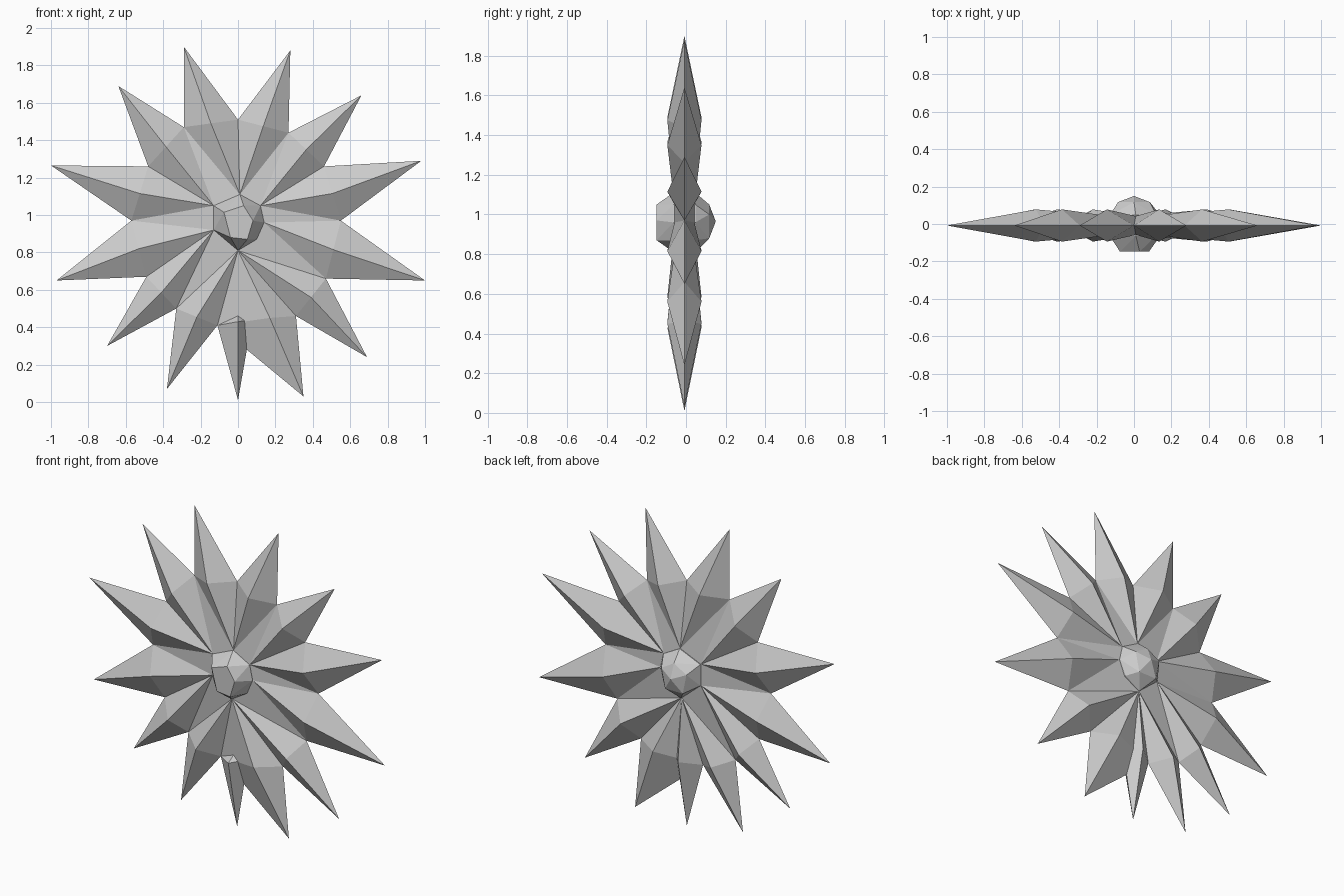
import bpy, bmesh
from mathutils import Vector

cube = bpy.data.objects.get("Cube")
if cube:
    bpy.data.objects.remove(cube, do_unlink=True)

stone = bpy.data.materials.new("pale_grey")
stone.use_nodes = True
colour = (0.6, 0.6, 0.6, 1)
stone.diffuse_color = colour
stone.node_tree.nodes["Principled BSDF"].inputs["Base Color"].default_value = colour

MID = -0.008      # depth of the star's centre plane
RIDGE = 0.086     # half thickness at the shoulder of a spike
ROOT = 0.05       # half thickness where a spike meets the core


def finish(bm, name):
    bmesh.ops.remove_doubles(bm, verts=bm.verts, dist=0.0005)
    bmesh.ops.recalc_face_normals(bm, faces=bm.faces)
    mesh = bpy.data.meshes.new(name)
    bm.to_mesh(mesh)
    bm.free()
    mesh.materials.append(stone)
    ob = bpy.data.objects.new(name, mesh)
    bpy.context.collection.objects.link(ob)


def tri(bm, *points):
    bm.faces.new([bm.verts.new(p) for p in points])


def at(xz, y=0.0):
    return Vector((xz[0], MID + y, xz[1]))


def half_spike(bm, tip, a, b, ridge, root, side, root_depth=ROOT):
    """One face side of a spike: two outer facets and two inner facets."""
    t, a, b = at(tip), at(a), at(b)
    r, c = at(ridge, side * RIDGE), at(root, side * root_depth)
    for v in (a, b):
        tri(bm, t, v, r)
        tri(bm, r, v, c)


# Points where the spikes meet the core
top, upper_r, right, low_r = (0.01, 1.11), (0.12, 1.05), (0.14, 0.96), (0.1, 0.87)
bottom, low_l, upper_l = (0, 0.81), (-0.13, 0.92), (-0.13, 1.05)

# Clockwise: tip, valley before the tip, root
spikes = [
    ((0.28, 1.88), (0.0, 1.51), top),
    ((0.66, 1.64), (0.27, 1.44), upper_r),
    ((0.98, 1.29), (0.46, 1.26), upper_r),
    ((1.0, 0.65), (0.55, 0.97), right),
    ((0.69, 0.24), (0.47, 0.66), bottom),
    ((0.35, 0.03), (0.31, 0.46), bottom),
    ((-0.38, 0.07), (-0.11, 0.41), bottom),
    ((-0.70, 0.30), (-0.33, 0.50), low_l),
    ((-0.97, 0.65), (-0.49, 0.67), low_l),
    ((-1.0, 1.265), (-0.57, 0.97), upper_l),
    ((-0.64, 1.69), (-0.48, 1.26), upper_l),
    ((-0.29, 1.90), (-0.29, 1.47), top),
]

# Ring of spikes, with webs filling the gaps between different roots
bm = bmesh.new()
for i, (tip, a, root) in enumerate(spikes):
    b = spikes[(i + 1) % len(spikes)][1]
    previous = spikes[i - 1][2]
    ridge = ((a[0] + b[0]) / 2, (a[1] + b[1]) / 2)
    if tip[0] == 0.35:
        ridge = (0.17, 0.45)
    for side in (-1, 1):
        half_spike(bm, tip, a, b, ridge, root, side)
        if previous != root:
            tri(bm, at(a), at(previous, side * ROOT), at(root, side * ROOT))
finish(bm, "star_spikes")

# Lowest spike overlaps its neighbour, with a step on the front
bm = bmesh.new()
low = ((0, 0.01), (-0.11, 0.41), (0.075, 0.44), (0, 0.43))
half_spike(bm, *low, (0, 0.47), -1, 0.02)
half_spike(bm, *low, bottom, 1)
finish(bm, "lowest_spike")

# Faceted core: flat front, belt of corners, pointed back
bm = bmesh.new()
front = [(-0.075, 1.015), (0.03, 1.05), (0.08, 0.97), (0.05, 0.87), (-0.04, 0.88)]
back = [(0, 1.05), (0.085, 1.0), (0.06, 0.88), (-0.06, 0.88), (-0.085, 1.0)]
belt = [top, upper_r, right, low_r, bottom, low_l, upper_l]
points = [(p, -0.14) for p in front] + [(p, 0.125) for p in back]
points += [(p, s * 0.055) for p in belt for s in (-1, 1)] + [((0, 0.965), 0.158)]
for p, y in points:
    bm.verts.new(at(p, y))
hull = bmesh.ops.convex_hull(bm, input=bm.verts)
bmesh.ops.delete(bm, geom=[v for v in bm.verts if not v.link_faces], context="VERTS")
finish(bm, "faceted_core")
